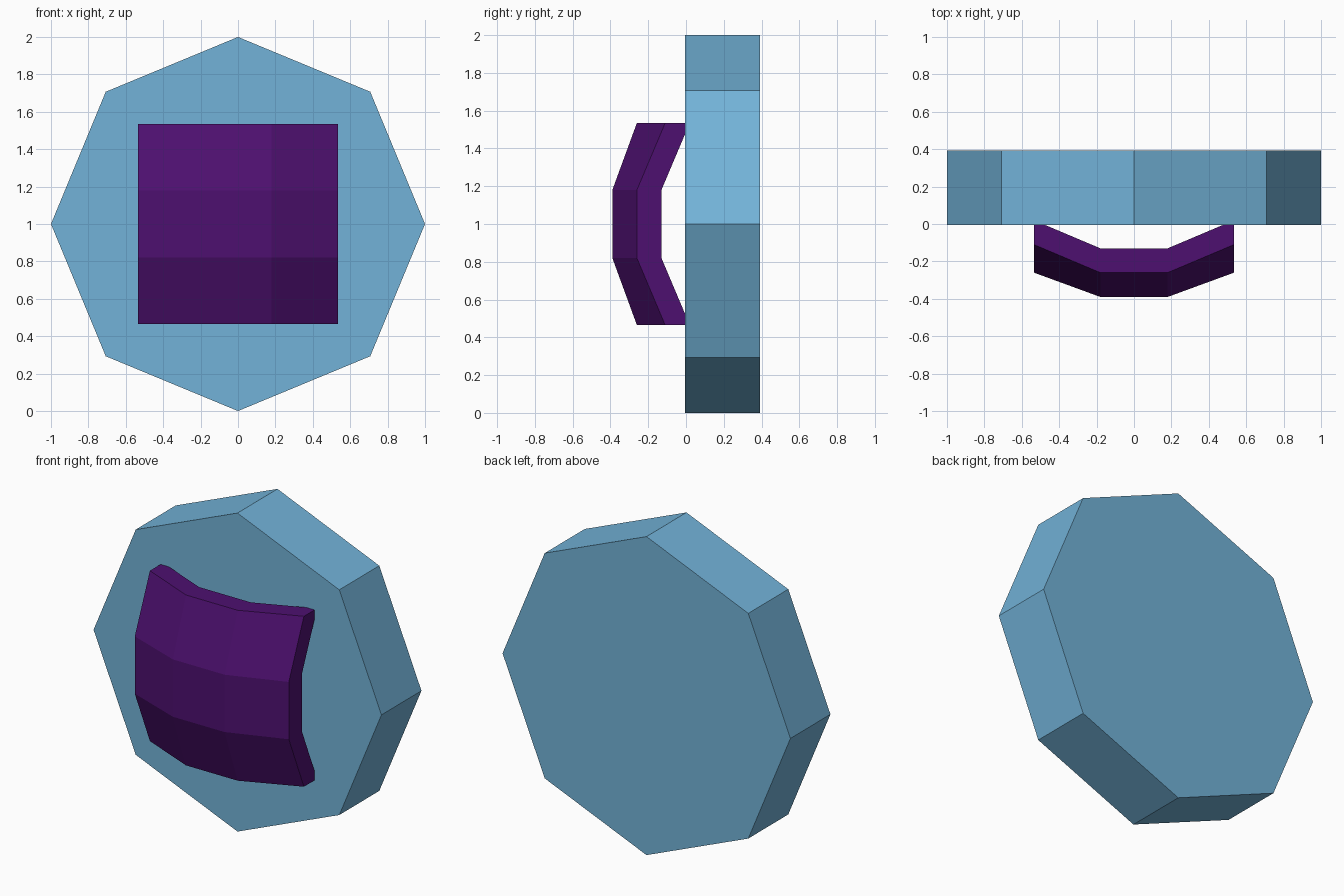
import bpy, bmesh
from math import pi
from mathutils import Matrix, Vector

if "Cube" in bpy.data.objects:
    bpy.data.objects.remove(bpy.data.objects["Cube"])


def add_part(name, bm, color):
    bmesh.ops.recalc_face_normals(bm, faces=bm.faces)
    mesh = bpy.data.meshes.new(name)
    bm.to_mesh(mesh)
    bm.free()
    mat = bpy.data.materials.new(name + "_color")
    mat.diffuse_color = color
    mat.use_nodes = True
    mat.node_tree.nodes["Principled BSDF"].inputs["Base Color"].default_value = mat.diffuse_color
    mesh.materials.append(mat)
    obj = bpy.data.objects.new(name, mesh)
    bpy.context.collection.objects.link(obj)
    return obj


# Octagonal disc standing on one corner
FRONT, BACK = -0.005, 0.392
bm = bmesh.new()
bmesh.ops.create_cone(
    bm, cap_ends=True, segments=8, radius1=1, radius2=1, depth=BACK - FRONT,
    matrix=Matrix.Translation((0, (FRONT + BACK) / 2, 1)) @ Matrix.Rotation(pi / 2, 4, 'X'))
add_part("octagonal_disc", bm, (0.17, 0.45, 0.69, 1))

# Square panel of 3 x 3 faces, bowed towards the front both ways
STEPS = (-0.535, -0.18, 0.18, 0.535)
BOW = (-0.39, -0.26, -0.11)   # middle, side and corner depth
bm = bmesh.new()
grid = [[bm.verts.new((x, BOW[(abs(x) > 0.3) + (abs(z) > 0.3)], z + 1))
         for x in STEPS] for z in STEPS]
for i in range(3):
    for j in range(3):
        bm.faces.new((grid[i][j], grid[i][j + 1], grid[i + 1][j + 1], grid[i + 1][j]))

# Panel thickness, keeping the front faces
front = bm.faces[:]
ext = bmesh.ops.extrude_face_region(bm, geom=front, use_keep_orig=True)
bmesh.ops.translate(bm, vec=Vector((0, 0.13, 0)),
                    verts=[v for v in ext["geom"] if isinstance(v, bmesh.types.BMVert)])
add_part("bowed_front_panel", bm, (0.075, 0.005, 0.16, 1))
